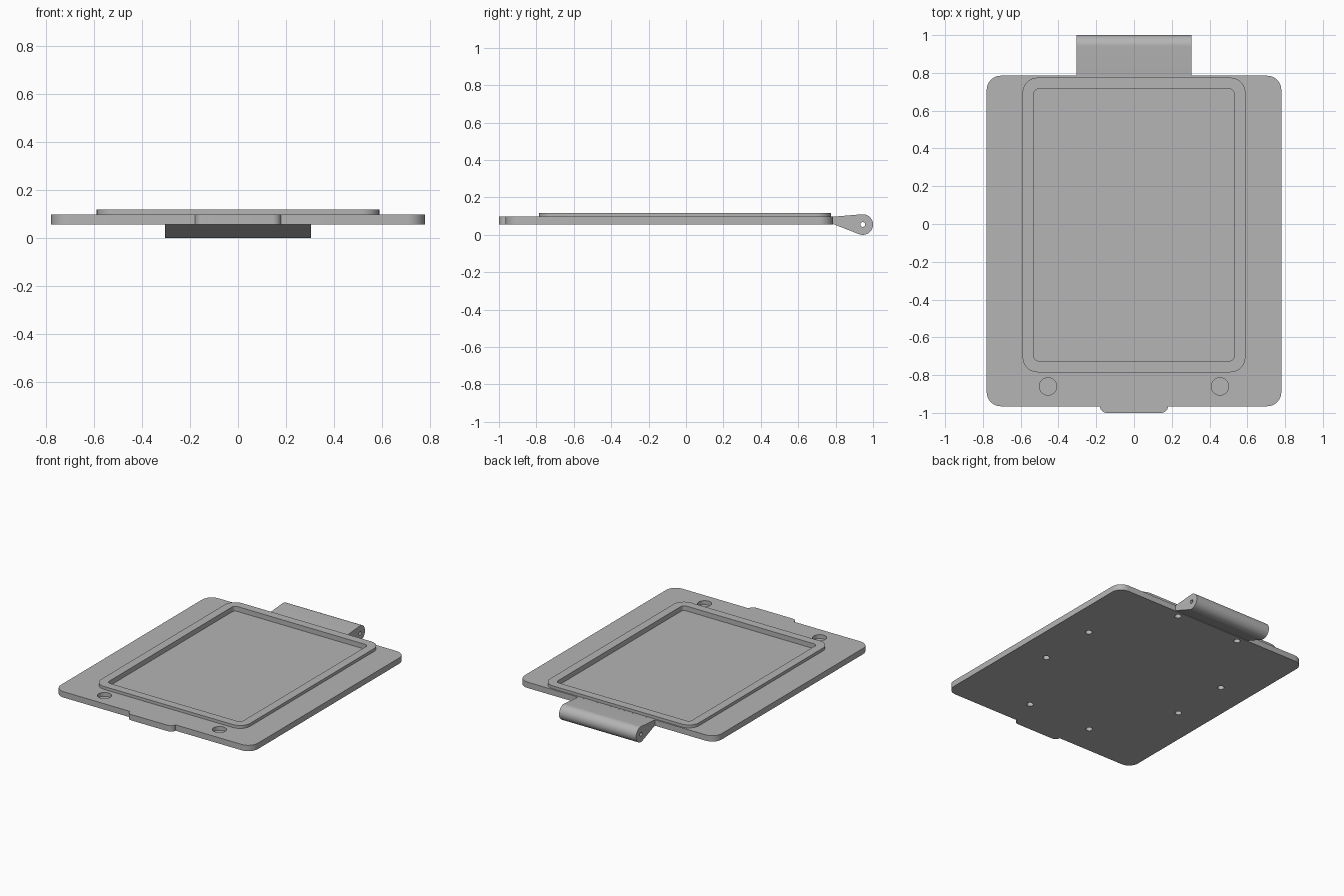
import bpy
import bmesh
from math import radians, cos, sin, pi
from mathutils import Vector

cube = bpy.data.objects.get("Cube")
if cube:
    bpy.data.objects.remove(cube, do_unlink=True)

grey = bpy.data.materials.new("plain grey")
grey.use_nodes = True
colour = (0.46, 0.46, 0.46, 1)
grey.diffuse_color = colour
grey.node_tree.nodes["Principled BSDF"].inputs["Base Color"].default_value = colour


def arc(cx, cy, r, start, end, steps=8):
    """Points on an arc, angles in degrees."""
    angles = [radians(start + (end - start) * i / steps) for i in range(steps + 1)]
    return [(cx + r * cos(a), cy + r * sin(a)) for a in angles]


def circle(cx, cy, r, steps=32):
    return arc(cx, cy, r, 0, 360, steps)[:-1]


def rounded_rect(half, front, back, r):
    """Rounded rectangle, symmetric across x = 0."""
    return (arc(half - r, back - r, r, 0, 90) + arc(r - half, back - r, r, 90, 180)
            + arc(r - half, front + r, r, 180, 270) + arc(half - r, front + r, r, 270, 360))


def prism(name, outline, low, high, along_x=False):
    """Extrude an outline along z, or a (y, z) outline along x."""
    bm = bmesh.new()
    place = (lambda p: (low, p[0], p[1])) if along_x else (lambda p: (p[0], p[1], low))
    face = bm.faces.new([bm.verts.new(place(p)) for p in outline])
    new = bmesh.ops.extrude_face_region(bm, geom=[face])["geom"]
    shift = Vector((high - low, 0, 0)) if along_x else Vector((0, 0, high - low))
    bmesh.ops.translate(bm, vec=shift, verts=[v for v in new if isinstance(v, bmesh.types.BMVert)])
    bmesh.ops.recalc_face_normals(bm, faces=bm.faces)
    mesh = bpy.data.meshes.new(name)
    bm.to_mesh(mesh)
    bm.free()
    mesh.materials.append(grey)
    obj = bpy.data.objects.new(name, mesh)
    bpy.context.collection.objects.link(obj)
    return obj


def combine(target, other, operation):
    """Apply a boolean and discard the second object."""
    mod = target.modifiers.new(operation, 'BOOLEAN')
    mod.operation, mod.solver, mod.object = operation, 'EXACT', other
    bpy.context.view_layer.objects.active = target
    bpy.ops.object.modifier_apply(modifier=mod.name)
    bpy.data.objects.remove(other, do_unlink=True)


def smooth(obj):
    bpy.ops.object.select_all(action='DESELECT')
    obj.select_set(True)
    bpy.context.view_layer.objects.active = obj
    bpy.ops.object.shade_smooth_by_angle(angle=radians(30))


BOTTOM, TOP, RIM_TOP = 0.055, 0.097, 0.118

# Base plate with a finger tab in its front edge
r = 0.075
half, front, back = 0.78, -0.965, 0.785
tab = (arc(-0.145, front, 0.035, 180, 270) + arc(0.145, front, 0.035, 270, 360))
outline = (arc(half - r, back - r, r, 0, 90) + arc(r - half, back - r, r, 90, 180)
           + arc(r - half, front + r, r, 180, 270) + tab
           + arc(half - r, front + r, r, 270, 360))
plate = prism("lid_plate", outline, BOTTOM, TOP)

# Raised rim around a sunken panel
combine(plate, prism("rim", rounded_rect(0.59, -0.785, 0.775, 0.08), 0.075, RIM_TOP), 'UNION')
combine(plate, prism("panel_cut", rounded_rect(0.53, -0.725, 0.715, 0.025), 0.083, 0.2), 'DIFFERENCE')

# Round pockets in the top, and small screw holes under the rim
for side in (-1, 1):
    combine(plate, prism("pocket_cut", circle(side * 0.455, -0.86, 0.046), 0.069, 0.2), 'DIFFERENCE')
    for x, y in ((0.56, 0.21), (0.56, -0.22), (0.25, 0.742), (0.25, -0.752)):
        combine(plate, prism("screw_cut", circle(side * x, y, 0.022, 24), 0, 0.1), 'DIFFERENCE')

# Teardrop hinge barrel with a pin hole
profile = [(0.775, 0.096), (0.775, 0.062)] + arc(0.945, 0.055, 0.055, -108, 94, 28)
hinge = prism("hinge_barrel", profile, -0.305, 0.305, True)
combine(hinge, prism("pin_cut", circle(0.945, 0.055, 0.013, 20), -0.5, 0.5, True), 'DIFFERENCE')

smooth(plate)
smooth(hinge)
